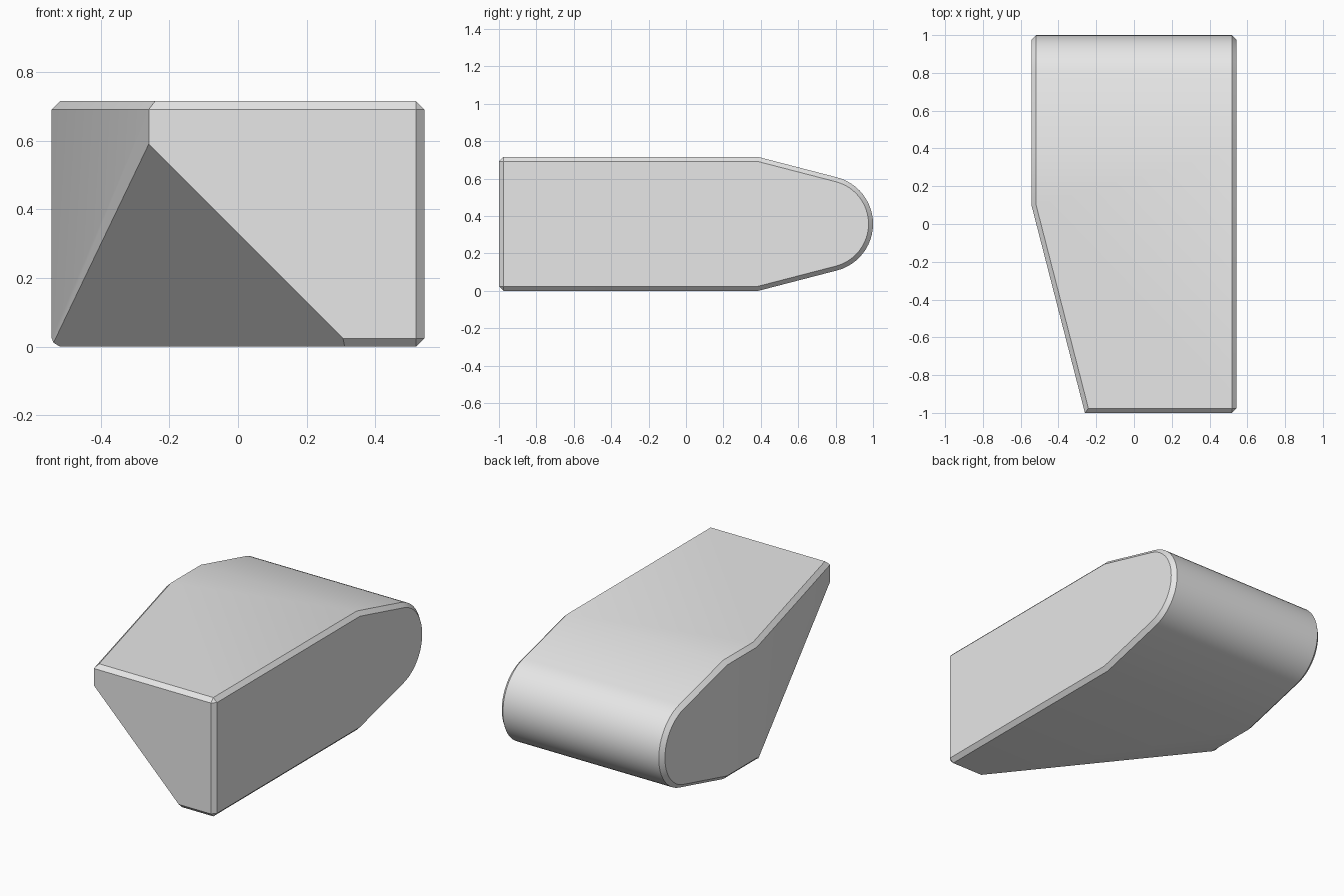
import bpy, bmesh, math
from mathutils import Vector

default_cube = bpy.data.objects.get("Cube")
if default_cube:
    bpy.data.objects.remove(default_cube, do_unlink=True)

HALF_W, HEIGHT, CHAMFER = 0.543, 0.715, 0.024
MID = HEIGHT / 2
RADIUS, SLOPE, SEGMENTS = 0.257, math.radians(14.6), 24


def side_profile():
    """Side outline: square front, sloped shoulders, round back."""
    points = [(-1, HEIGHT), (-1, 0), (0.388, 0)]
    start = SLOPE - math.pi / 2
    for i in range(SEGMENTS + 1):
        a = start - 2 * start * i / SEGMENTS
        points.append((1 - RADIUS + RADIUS * math.cos(a), MID + RADIUS * math.sin(a)))
    return points + [(0.388, HEIGHT)]


def slice_off(bm, point, normal):
    """Remove everything on the normal's side of a plane and close the hole."""
    bmesh.ops.bisect_plane(bm, geom=bm.verts[:] + bm.edges[:] + bm.faces[:], dist=1e-4,
                           plane_co=point, plane_no=normal, clear_outer=True)
    bmesh.ops.holes_fill(bm, edges=[e for e in bm.edges if e.is_boundary], sides=0)
    bmesh.ops.recalc_face_normals(bm, faces=bm.faces[:])


# Body: profile extruded across the width
bm = bmesh.new()
outline = bm.faces.new([bm.verts.new((-HALF_W, y, z)) for y, z in side_profile()])
extruded = bmesh.ops.extrude_face_region(bm, geom=[outline])
bmesh.ops.translate(bm, vec=(2 * HALF_W, 0, 0),
                    verts=[v for v in extruded["geom"] if isinstance(v, bmesh.types.BMVert)])
bmesh.ops.recalc_face_normals(bm, faces=bm.faces[:])

# Tapered right side, then the slanted cut under the front corner
taper_start = Vector((-HALF_W, 0.1, 0))
apex = Vector((-0.26, -1, 0.59))
front_foot = Vector((0.33, -1, 0))
taper = taper_start - apex
slice_off(bm, taper_start, Vector((-taper.y, taper.x, 0)).normalized())
under = (front_foot - apex).cross(taper_start - apex).normalized()
slice_off(bm, apex, under if under.z < 0 else -under)

# Chamfer the square edges only
square = [e for e in bm.edges if e.is_manifold and e.calc_face_angle() > math.radians(80)]
bmesh.ops.bevel(bm, geom=square, offset=CHAMFER, offset_type='OFFSET', segments=1,
                profile=0.5, affect='EDGES', clamp_overlap=False)
bmesh.ops.recalc_face_normals(bm, faces=bm.faces[:])

mesh = bpy.data.meshes.new("wedge_block")
bm.to_mesh(mesh)
bm.free()
block = bpy.data.objects.new("wedge_block", mesh)
bpy.context.collection.objects.link(block)

# Plain light grey
grey = bpy.data.materials.new("light_grey")
grey.use_nodes = True
grey.diffuse_color = (0.8, 0.8, 0.8, 1)
grey.node_tree.nodes["Principled BSDF"].inputs["Base Color"].default_value = (0.8, 0.8, 0.8, 1)
mesh.materials.append(grey)

bpy.ops.object.select_all(action='DESELECT')
block.select_set(True)
bpy.context.view_layer.objects.active = block
bpy.ops.object.shade_smooth_by_angle(angle=math.radians(30))
